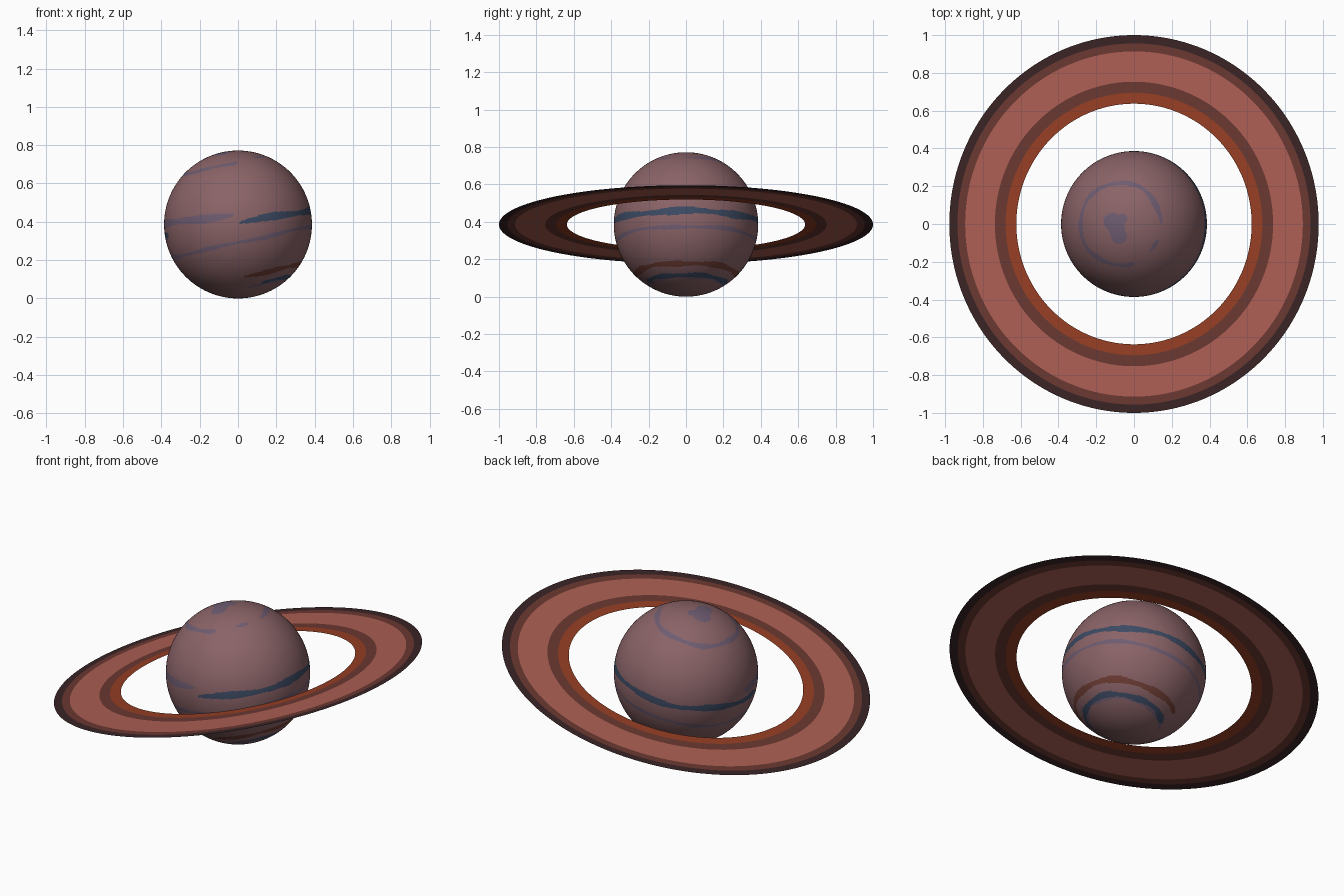
import bpy, bmesh, math
from mathutils import Matrix

if "Cube" in bpy.data.objects:
    bpy.data.objects.remove(bpy.data.objects["Cube"])

R = 0.386                      # planet radius
TILT = Matrix.Rotation(math.radians(-12.1), 4, 'Y')
PLACE = Matrix.Translation((0, 0, R)) @ TILT


def material(name, rgb):
    def lin(c):
        c /= 255
        return c / 12.92 if c <= 0.04045 else ((c + 0.055) / 1.055) ** 2.4
    m = bpy.data.materials.new(name)
    m.diffuse_color = (*[lin(c) for c in rgb], 1)
    m.use_nodes = True
    m.node_tree.nodes["Principled BSDF"].inputs["Base Color"].default_value = m.diffuse_color
    return m


def finish(bm, name, mats, smooth):
    me = bpy.data.meshes.new(name)
    bm.transform(PLACE)
    for f in bm.faces:
        f.smooth = smooth
    bm.to_mesh(me)
    bm.free()
    for m in mats:
        me.materials.append(m)
    ob = bpy.data.objects.new(name, me)
    bpy.context.collection.objects.link(ob)
    return ob


mauve = material("mauve", (138, 99, 103))
purple = material("dusty purple", (110, 92, 113))
blue = material("slate blue", (60, 74, 99))
rust = material("rust brown", (112, 62, 53))
dark = material("dark brown", (58, 36, 37))
brown = material("ring brown", (107, 56, 49))
salmon = material("salmon", (172, 95, 84))
orange = material("burnt orange", (150, 63, 36))

# Planet bands: material, latitude, latitude swing, half width, start and end longitude
BANDS = [
    (1, 55.5, 0.8, 2.0, 0, 288),       # northern band
    (1, 55.5, 0.8, 1.6, 316, 338),     # its short loose piece
    (2, 1.2, -2.4, 2.6, -88, 198),     # equatorial band
    (1, 8.0, -4.5, 2.8, 178, 268),     # its paler front left part
    (1, -14.0, 0.5, 1.5, 0, 360),      # thin band below the equator
    (3, -45.5, 1.0, 2.4, -95, 130),    # southern rust band
    (2, -57.0, 0.8, 2.2, -75, 135),    # southern blue band
    (1, -59.5, 0.8, 1.5, -95, 150),    # its pale lower edge
]
# Polar patch: overlapping discs (x, y, radius)
PATCH = [(-0.035, 0.012, 0.048), (0.0, -0.062, 0.043), (0.018, 0.028, 0.028),
         (-0.012, -0.025, 0.045)]


def band_index(p):
    if p.z > 0 and any(math.hypot(p.x - x, p.y - y) < r for x, y, r in PATCH):
        return 1
    lat = math.degrees(math.asin(max(-1, min(1, p.z / p.length))))
    lon = math.atan2(p.y, p.x)
    for mat, mid, swing, half, a, b in BANDS:
        along = (math.degrees(lon) - a) % 360
        if along > b - a:
            continue
        centre = mid + swing * math.cos(lon) + 0.5 * math.sin(5 * lon + mid)
        width = half * (1 + 0.25 * math.sin(7 * lon + 2 * mid))
        if b - a < 360:        # taper the ends
            width *= min(1, 0.4 + min(along, b - a - along) / 12)
        if abs(lat - centre) < width:
            return mat
    return 0


# Planet
bm = bmesh.new()
bmesh.ops.create_uvsphere(bm, u_segments=256, v_segments=240, radius=R)
for f in bm.faces:
    f.material_index = band_index(f.calc_center_median())
finish(bm, "planet", [mauve, purple, blue, rust], True)

# Flat ring disc with concentric colours
RADII = [0.637, 0.695, 0.753, 0.914, 0.956, 1.0]
SEG = 160
bm = bmesh.new()
loops = [[bm.verts.new((r * math.cos(2 * math.pi * i / SEG),
                        r * math.sin(2 * math.pi * i / SEG), 0))
          for i in range(SEG)] for r in RADII]
for k, mat in enumerate([0, 1, 2, 1, 3]):
    for i in range(SEG):
        j = (i + 1) % SEG
        f = bm.faces.new((loops[k][i], loops[k + 1][i], loops[k + 1][j], loops[k][j]))
        f.material_index = mat
finish(bm, "ring", [orange, brown, salmon, dark], False)
